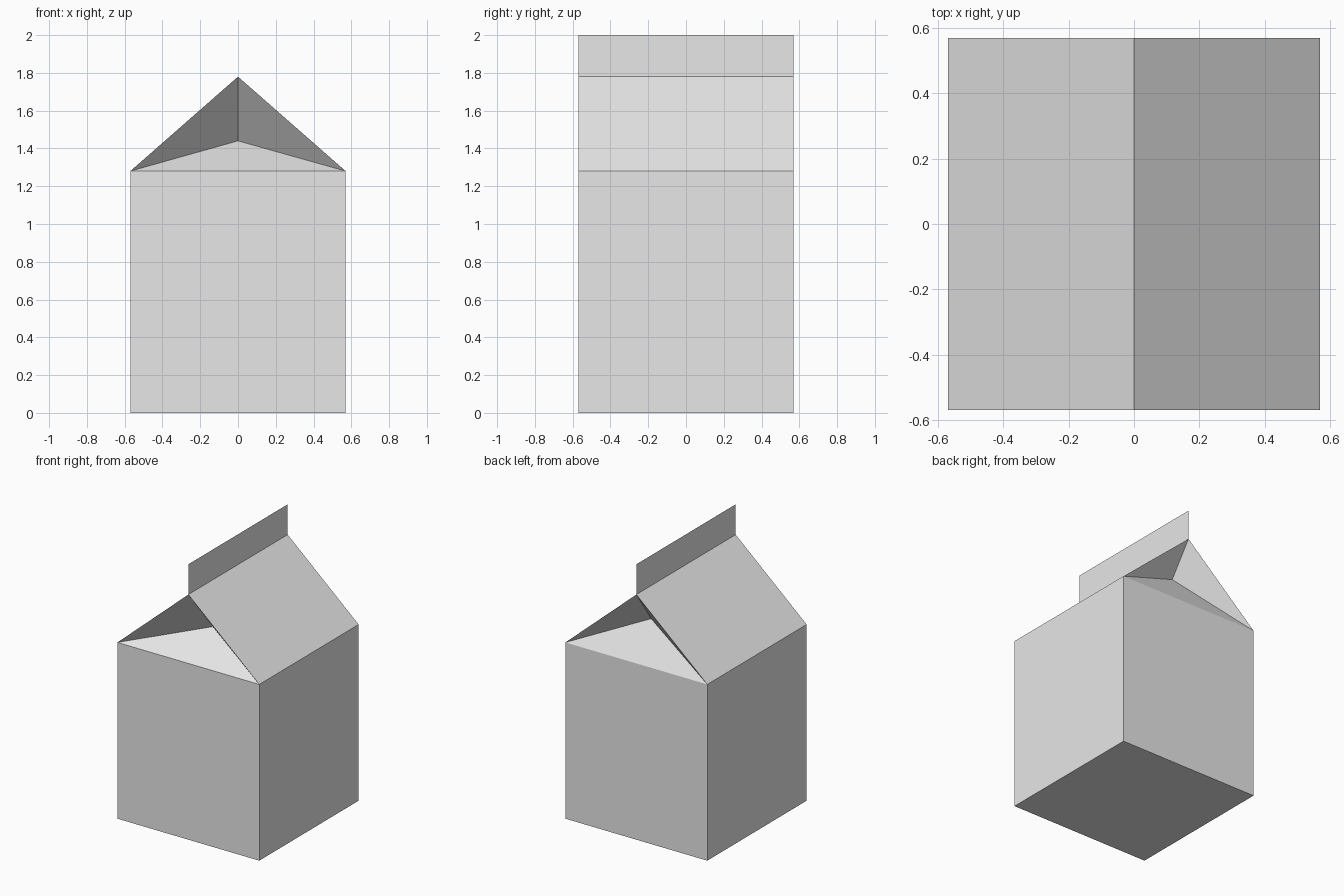
import bpy
import bmesh

if "Cube" in bpy.data.objects:
    bpy.data.objects.remove(bpy.data.objects["Cube"], do_unlink=True)

HALF = 0.57       # half width of the square carton
EAVES = 1.28      # top of the walls
RIDGE = 1.78      # top of the sloped roof
TOP = 2.0         # top of the sealed fin

card = bpy.data.materials.new("plain_grey_card")
card.use_nodes = True
grey = (0.8, 0.8, 0.8, 1.0)
card.diffuse_color = grey
card.node_tree.nodes["Principled BSDF"].inputs["Base Color"].default_value = grey


def make_part(name, polygons):
    """Join flat polygons into one object, welding shared corners."""
    bm = bmesh.new()
    for points in polygons:
        bm.faces.new([bm.verts.new(p) for p in points])
    bmesh.ops.remove_doubles(bm, verts=bm.verts, dist=0.0001)
    mesh = bpy.data.meshes.new(name)
    bm.to_mesh(mesh)
    bm.free()
    mesh.materials.append(card)
    part = bpy.data.objects.new(name, mesh)
    bpy.context.collection.objects.link(part)
    return part


def ring(z):
    return [(-HALF, -HALF, z), (HALF, -HALF, z), (HALF, HALF, z), (-HALF, HALF, z)]


# Box body: base and four walls, open under the roof
low, high = ring(0), ring(EAVES)
walls = [(low[i], low[(i + 1) % 4], high[(i + 1) % 4], high[i]) for i in range(4)]
make_part("carton_body", [low[::-1]] + walls)

# Two sloping roof panels meeting at the ridge
ridge_front, ridge_back = (0, -HALF, RIDGE), (0, HALF, RIDGE)
make_part("roof_panels", [
    (high[1], high[2], ridge_back, ridge_front),
    (high[3], high[0], ridge_front, ridge_back),
])


# Folded gable ends: each tucks in to a point, at a different depth
def gusset(name, start, end, peak, fold):
    make_part(name, [(start, end, fold), (end, peak, fold), (peak, start, fold)])


gusset("front_gusset", high[0], high[1], ridge_front, (0, -0.29, 1.44))
gusset("back_gusset", high[2], high[3], ridge_back, (0, 0.40, 1.54))

# Thin sealed fin standing on the ridge
make_part("top_fin", [(ridge_front, ridge_back, (0, HALF, TOP), (0, -HALF, TOP))])
